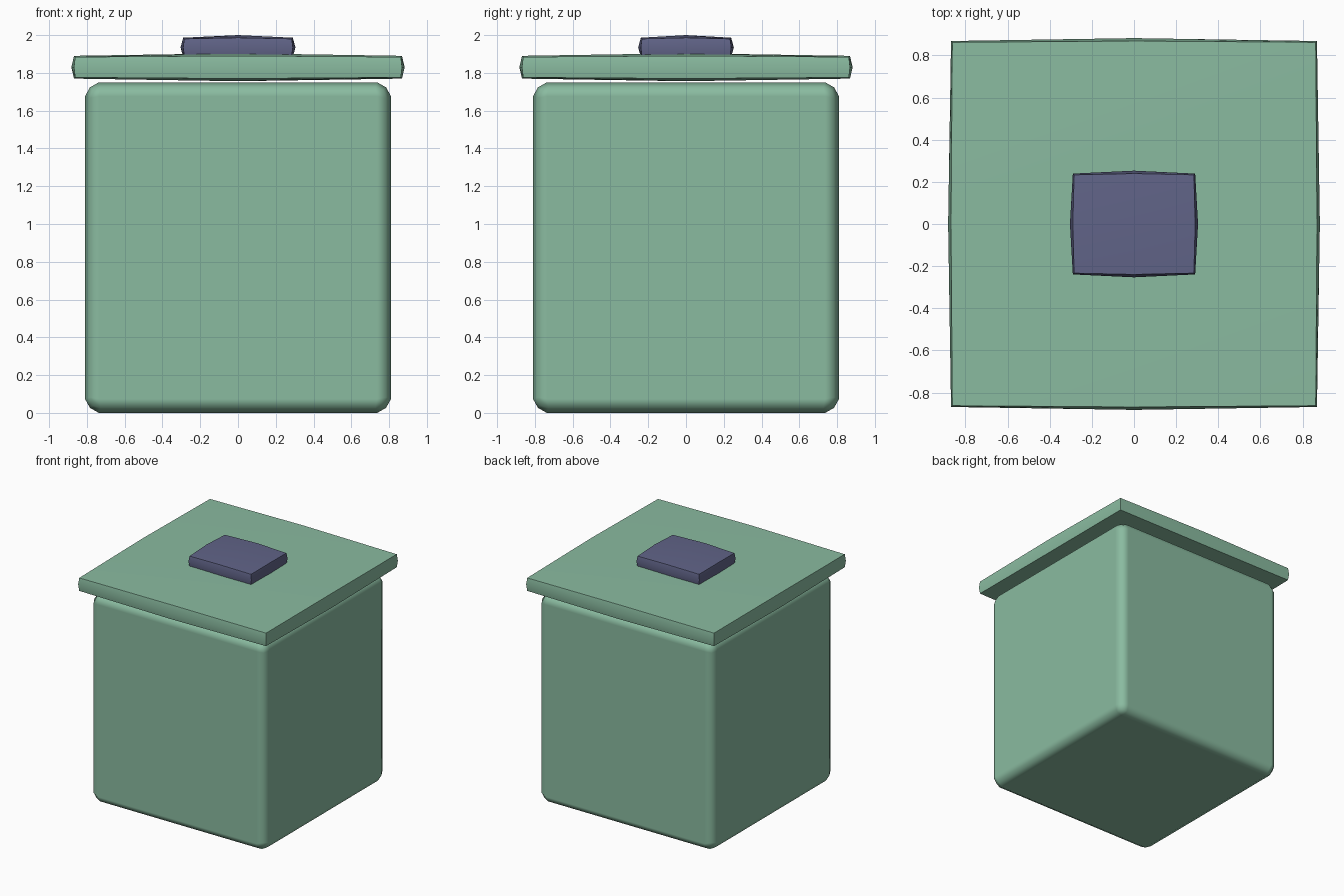
import bpy, bmesh
from mathutils import Vector

if "Cube" in bpy.data.objects:
    bpy.data.objects.remove(bpy.data.objects["Cube"])


def material(name, rgb):
    m = bpy.data.materials.new(name)
    m.diffuse_color = (*rgb, 1)
    m.use_nodes = True
    m.node_tree.nodes["Principled BSDF"].inputs["Base Color"].default_value = m.diffuse_color
    return m


green = material("sage green", (0.254, 0.497, 0.352))
slate = material("slate blue", (0.119, 0.127, 0.246))


def rounded_box(name, centre, core, radius, cuts, mat):
    """Gridded cube whose points are pushed to a core box plus a sphere offset."""
    bm = bmesh.new()
    bmesh.ops.create_cube(bm, size=1)
    bmesh.ops.subdivide_edges(bm, edges=bm.edges[:], cuts=cuts, use_grid_fill=True)
    for v in bm.verts:
        n = v.co.normalized()
        sign = [0 if abs(c) < 1e-4 else (1 if c > 0 else -1) for c in v.co]
        v.co = Vector([s * h for s, h in zip(sign, core)]) + n * radius
    bmesh.ops.recalc_face_normals(bm, faces=bm.faces[:])
    mesh = bpy.data.meshes.new(name)
    bm.to_mesh(mesh)
    bm.free()
    mesh.materials.append(mat)
    ob = bpy.data.objects.new(name, mesh)
    ob.location = centre
    bpy.context.collection.objects.link(ob)
    bpy.ops.object.select_all(action='DESELECT')
    ob.select_set(True)
    bpy.context.view_layer.objects.active = ob
    return ob


# canister body: soft rounded edges, flat sides
body = rounded_box("body", (0, 0, 0.875), (0.699, 0.699, 0.764), 0.123, 2, green)
bpy.ops.object.shade_smooth()
wn = body.modifiers.new("flat_sides", 'WEIGHTED_NORMAL')
wn.weight = 100

# overhanging lid, slightly pillowed
rounded_box("lid", (0, 0, 1.83), (0.835, 0.835, 0.027), 0.047, 1, green)
bpy.ops.object.shade_smooth_by_angle(angle=0.6)

# knob on the lid
rounded_box("lid_knob", (0, 0, 1.935), (0.257, 0.206, 0.018), 0.047, 1, slate)
bpy.ops.object.shade_smooth_by_angle(angle=0.6)
